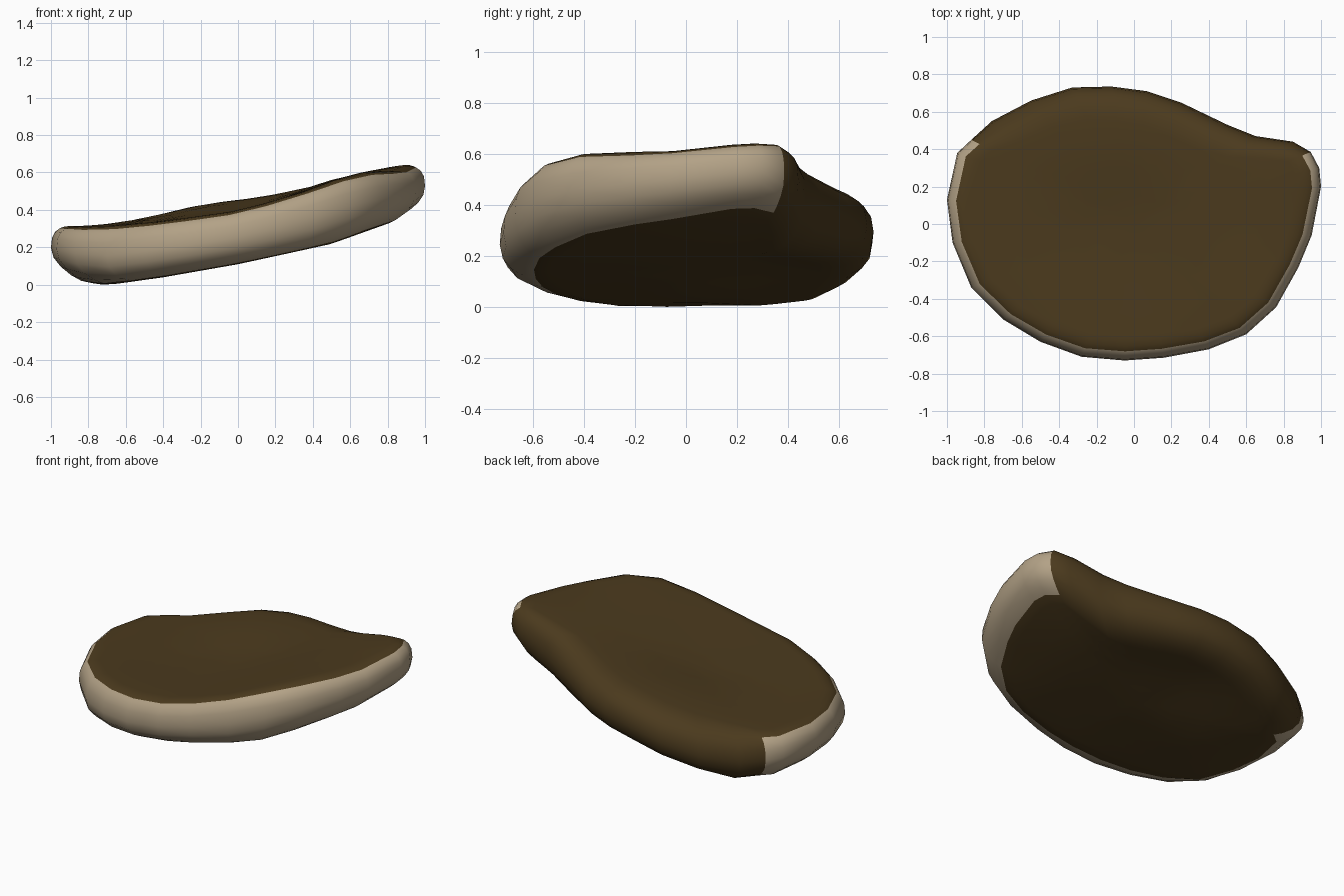
import bpy, bmesh, math
from mathutils import Vector

if "Cube" in bpy.data.objects:
    bpy.data.objects.remove(bpy.data.objects["Cube"])

def material(name, rgb):
    m = bpy.data.materials.new(name)
    m.diffuse_color = (*rgb, 1)
    m.use_nodes = True
    m.node_tree.nodes["Principled BSDF"].inputs["Base Color"].default_value = m.diffuse_color
    return m

brown = material("seared_brown", (0.070, 0.042, 0.0125))
tan = material("pale_tan_edge", (0.45, 0.36, 0.24))

# Plan outline, counter-clockwise from the left shoulder round the front to the
# right tip (pale edge), then back along the rear (brown edge)
PALE = [(-.87, .45), (-.945, .38), (-1, .13), (-.97, -.1), (-.87, -.34), (-.7, -.51),
        (-.5, -.63), (-.28, -.71), (-.05, -.73), (.16, -.715), (.4, -.67), (.6, -.59),
        (.76, -.445), (.88, -.23), (.95, -.06), (1, .2), (.99, .3), (.945, .385)]
REAR = [(.85, .44), (.65, .47), (.5, .53), (.25, .65), (.07, .71), (-.12, .735),
        (-.33, .73), (-.55, .66), (-.76, .55)]
OUTLINE = PALE + REAR
N = len(OUTLINE)

# Slab section along x: x, mid height, half thickness
SECTION = [(-1, .212, .125), (-.85, .178, .148), (-.7, .17, .157), (-.4, .205, .15),
           (0, .268, .143), (.3, .342, .152), (.5, .402, .168), (.65, .45, .162),
           (.8, .5, .142), (.9, .532, .127), (1, .548, .118)]

def step(v, a, b):
    t = max(0, min(1, (v - a) / (b - a)))
    return t * t * (3 - 2 * t)

def section(x, y):
    x = max(-1, min(1, x))
    for (x0, m0, h0), (x1, m1, h1) in zip(SECTION, SECTION[1:]):
        if x <= x1:
            t = (x - x0) / (x1 - x0)
            mid, half = m0 + t * (m1 - m0), h0 + t * (h1 - h0)
            break
    mid += .06 * step(y, -.1, .5) * math.exp(-((x + .13) / .42) ** 2)  # raised rear
    mid -= .028 * step(x, .65, .9) * (1 - step(y, -.1, .32))           # lower right side
    return mid, half

def power(v, p):
    return math.copysign(abs(v) ** p, v)

# Rings: interior top, rounded rim, interior bottom
RIM = [84, 72, 58, 40, 20, 0, -20, -40, -58, -72, -84]
rings = [(s, 90) for s in (.3, .55, .8, 1)] + [(1, a) for a in RIM]
rings += [(s, -90) for s in (1, .8, .55, .3)]

bm = bmesh.new()
loops = []
for scale, deg in rings:
    a = math.radians(deg)
    loop = []
    for i, p in enumerate(OUTLINE):
        p = Vector(p)
        if i >= len(PALE):
            width, e = (.19 if deg > 0 else .22), .85
        elif deg > 0:
            width, e = .13, .75
        else:
            width, e = .25 - .08 * step(p.x, -.4, .4), .9
        inset = width * (1 - power(max(0, math.cos(a)), e))
        q = (p - p.normalized() * inset) * scale
        mid, half = section(q.x, q.y)
        loop.append(bm.verts.new((q.x, q.y, mid + half * power(math.sin(a), e))))
    loops.append(loop)

for k in range(len(loops) - 1):
    hi, lo = rings[k][1], rings[k + 1][1]
    rim = hi <= 58 and lo >= -72
    for i in range(N):
        j = (i + 1) % N
        f = bm.faces.new((loops[k][i], loops[k + 1][i], loops[k + 1][j], loops[k][j]))
        f.material_index = 1 if rim and i < len(PALE) - 1 else 0

# Close the middle of both broad faces
for loop, side in ((loops[0], 1), (loops[-1], -1)):
    mid, half = section(0, 0)
    c = bm.verts.new((0, 0, mid + side * half))
    for i in range(N):
        bm.faces.new((loop[i], loop[(i + 1) % N], c))
bmesh.ops.recalc_face_normals(bm, faces=bm.faces)

# Stand on the ground
low = min(v.co.z for v in bm.verts)
for v in bm.verts:
    v.co.z -= low
for f in bm.faces:
    f.smooth = True

mesh = bpy.data.meshes.new("slab")
bm.to_mesh(mesh)
bm.free()
mesh.materials.append(brown)
mesh.materials.append(tan)
bpy.context.collection.objects.link(bpy.data.objects.new("slab", mesh))
